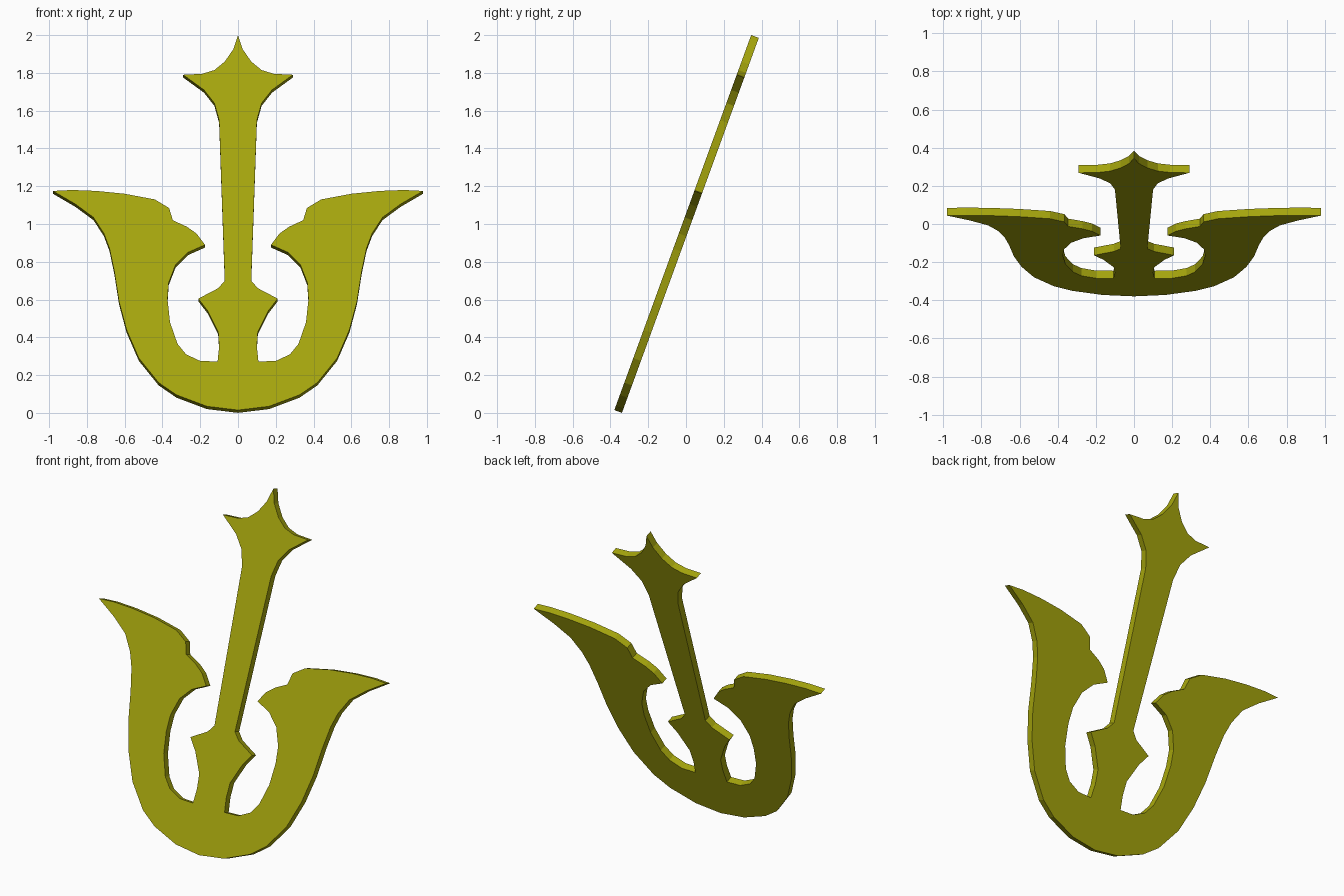
import bpy
import bmesh
from math import radians, sin, cos
from mathutils import Vector

default_cube = bpy.data.objects.get("Cube")
if default_cube:
    bpy.data.objects.remove(default_cube, do_unlink=True)

LEAN = radians(20.05)
THICKNESS = 0.043
TOP_Y = 0.345


def make_material(name, colour):
    material = bpy.data.materials.new(name)
    material.use_nodes = True
    material.diffuse_color = colour
    material.node_tree.nodes["Principled BSDF"].inputs["Base Color"].default_value = colour
    return material


def lean_back(x, z):
    """Place a front-elevation point on the leaning front plane."""
    return Vector((x, TOP_Y + (z - 2) * sin(LEAN) / cos(LEAN), z))


def leaning_plate(name, half_outline, material):
    """Mirror a half outline (top centre to bottom centre) and extrude it."""
    mirrored = [(-x, z) for x, z in reversed(half_outline[1:-1])]
    bm = bmesh.new()
    corners = [bm.verts.new(lean_back(x, z)) for x, z in half_outline + mirrored]
    front = bm.faces.new(corners)
    backward = Vector((0, cos(LEAN), -sin(LEAN))) * THICKNESS
    extruded = bmesh.ops.extrude_face_region(bm, geom=[front], use_keep_orig=True)
    moved = [item for item in extruded["geom"] if isinstance(item, bmesh.types.BMVert)]
    bmesh.ops.translate(bm, verts=moved, vec=backward)
    bmesh.ops.recalc_face_normals(bm, faces=bm.faces)
    mesh = bpy.data.meshes.new(name)
    bm.to_mesh(mesh)
    bm.free()
    mesh.materials.append(material)
    plate = bpy.data.objects.new(name, mesh)
    bpy.context.collection.objects.link(plate)
    return plate


# Pointed head of the central shaft
spear_head = [(0, 2), (.025, 1.925), (.07, 1.86), (.125, 1.815), (.19, 1.795),
              (.29, 1.79), (.18, 1.71), (.125, 1.64), (.1, 1.55)]

# Lower shaft with its small side barbs
shaft_foot = [(.07, .7), (.105, .66), (.21, .605), (.16, .54), (.105, .43),
              (.1, .35), (.108, .272)]

# Inside curve of the arm, up to the inner claw
arm_inside = [(.2, .275), (.275, .31), (.32, .365), (.36, .48), (.373, .6),
              (.367, .69), (.33, .785), (.265, .85), (.175, .89)]

# Stepped upper edge out to the wing tip
wing_top = [(.22, .95), (.27, .985), (.345, 1.02), (.365, 1.085), (.44, 1.13),
            (.6, 1.16), (.75, 1.175), (.88, 1.18), (.98, 1.175)]

# Outside curve of the arm, down to the bottom centre
arm_outside = [(.86, 1.105), (.765, 1.035), (.71, .95), (.68, .87), (.655, .75),
               (.63, .59), (.59, .44), (.525, .29), (.42, .16), (.325, .095),
               (.165, .035), (0, .015)]

olive = make_material("olive yellow", (.38, .38, .004, 1))
leaning_plate("trident_emblem",
              spear_head + shaft_foot + arm_inside + wing_top + arm_outside, olive)
